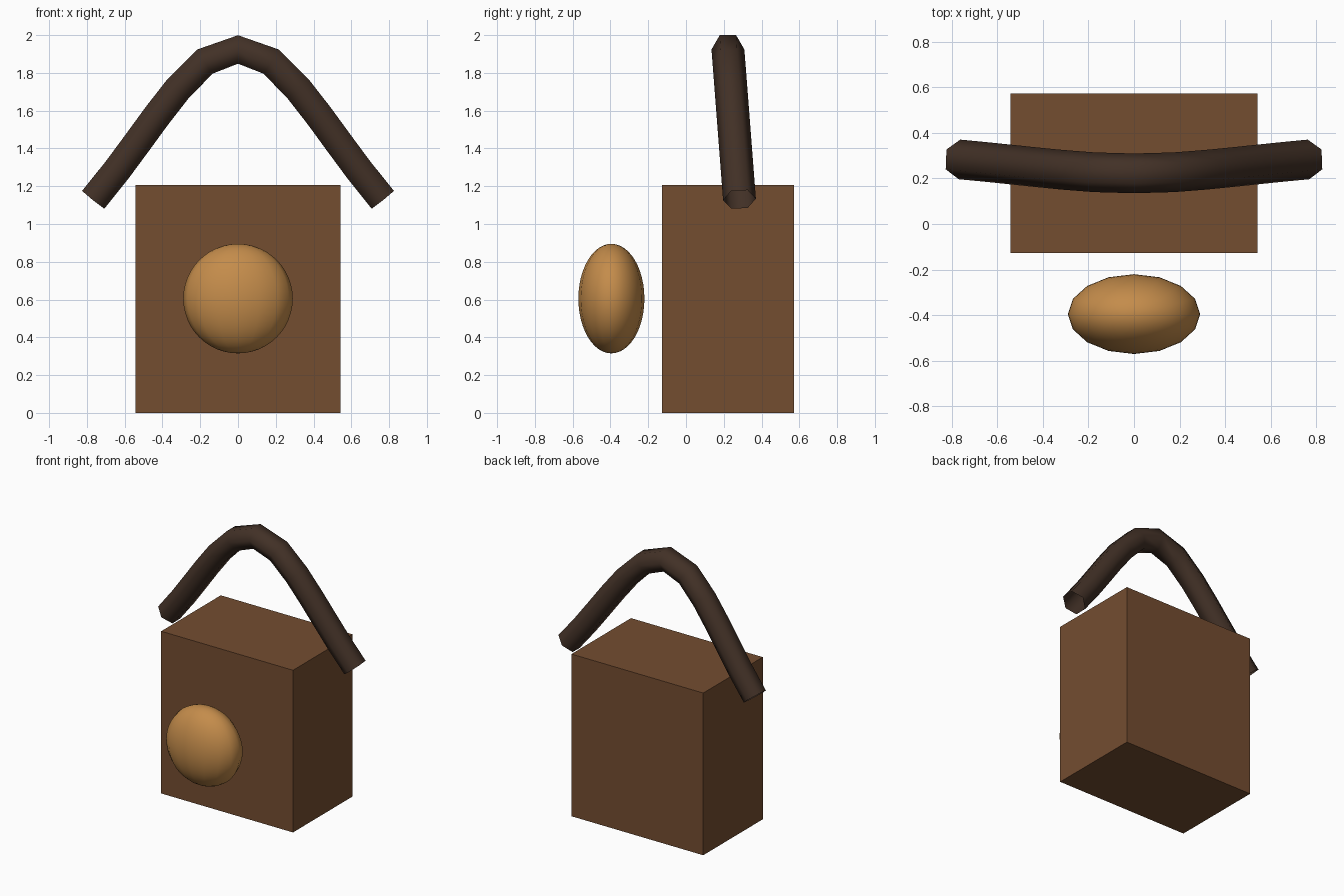
import bpy
import bmesh
import math
from mathutils import Vector

default = bpy.data.objects.get("Cube")
if default:
    bpy.data.objects.remove(default, do_unlink=True)


def material(name, rgb):
    mat = bpy.data.materials.new(name)
    mat.use_nodes = True
    colour = (*rgb, 1.0)
    mat.diffuse_color = colour
    mat.node_tree.nodes["Principled BSDF"].inputs["Base Color"].default_value = colour
    return mat


def add_object(name, bm, mat, smooth=False):
    bmesh.ops.recalc_face_normals(bm, faces=bm.faces[:])
    for face in bm.faces:
        face.smooth = smooth
    mesh = bpy.data.meshes.new(name)
    bm.to_mesh(mesh)
    bm.free()
    mesh.materials.append(mat)
    obj = bpy.data.objects.new(name, mesh)
    bpy.context.collection.objects.link(obj)
    return obj


brown = material("brown leather", (0.174, 0.074, 0.03))
dark = material("dark brown", (0.054, 0.03, 0.0194))
tan = material("golden tan", (0.552, 0.262, 0.07))

# Box body
bm = bmesh.new()
bmesh.ops.create_cube(bm, size=1)
bmesh.ops.scale(bm, vec=(1.085, 0.70, 1.207), verts=bm.verts)
bmesh.ops.translate(bm, vec=(0, 0.222, 0.6035), verts=bm.verts)
add_object("body", bm, brown)

# Flattened round clasp floating before the front
bm = bmesh.new()
bmesh.ops.create_uvsphere(bm, u_segments=16, v_segments=24, radius=0.29)
bmesh.ops.scale(bm, vec=(1, 0.603, 1), verts=bm.verts)
bmesh.ops.translate(bm, vec=(0, -0.395, 0.605), verts=bm.verts)
add_object("clasp", bm, tan, smooth=True)

# Arched handle: open six-sided tube along a mirrored path
half = [(0.175, 1.86), (0.317, 1.717), (0.43, 1.572),
        (0.535, 1.428), (0.64, 1.286), (0.765, 1.13)]
arch = [(-x, z) for x, z in reversed(half)] + [(0, 1.924)] + half
path = [Vector((x, 0.222 + 0.077 * (1.924 - z), z)) for x, z in arch]
SIDES, RADIUS = 6, 0.087
bm = bmesh.new()
rings = []
for i, point in enumerate(path):
    before = path[max(i - 1, 0)]
    after = path[min(i + 1, len(path) - 1)]
    tangent = (after - before).normalized()
    up = tangent.cross(Vector((0, 1, 0))).normalized()
    side = up.cross(tangent)
    ring = []
    for k in range(SIDES):
        angle = math.tau * k / SIDES
        offset = side * math.cos(angle) + up * math.sin(angle)
        ring.append(bm.verts.new(point + offset * RADIUS))
    rings.append(ring)
for a, b in zip(rings, rings[1:]):
    for k in range(SIDES):
        n = (k + 1) % SIDES
        bm.faces.new((a[k], a[n], b[n], b[k]))
add_object("handle", bm, dark, smooth=True)
